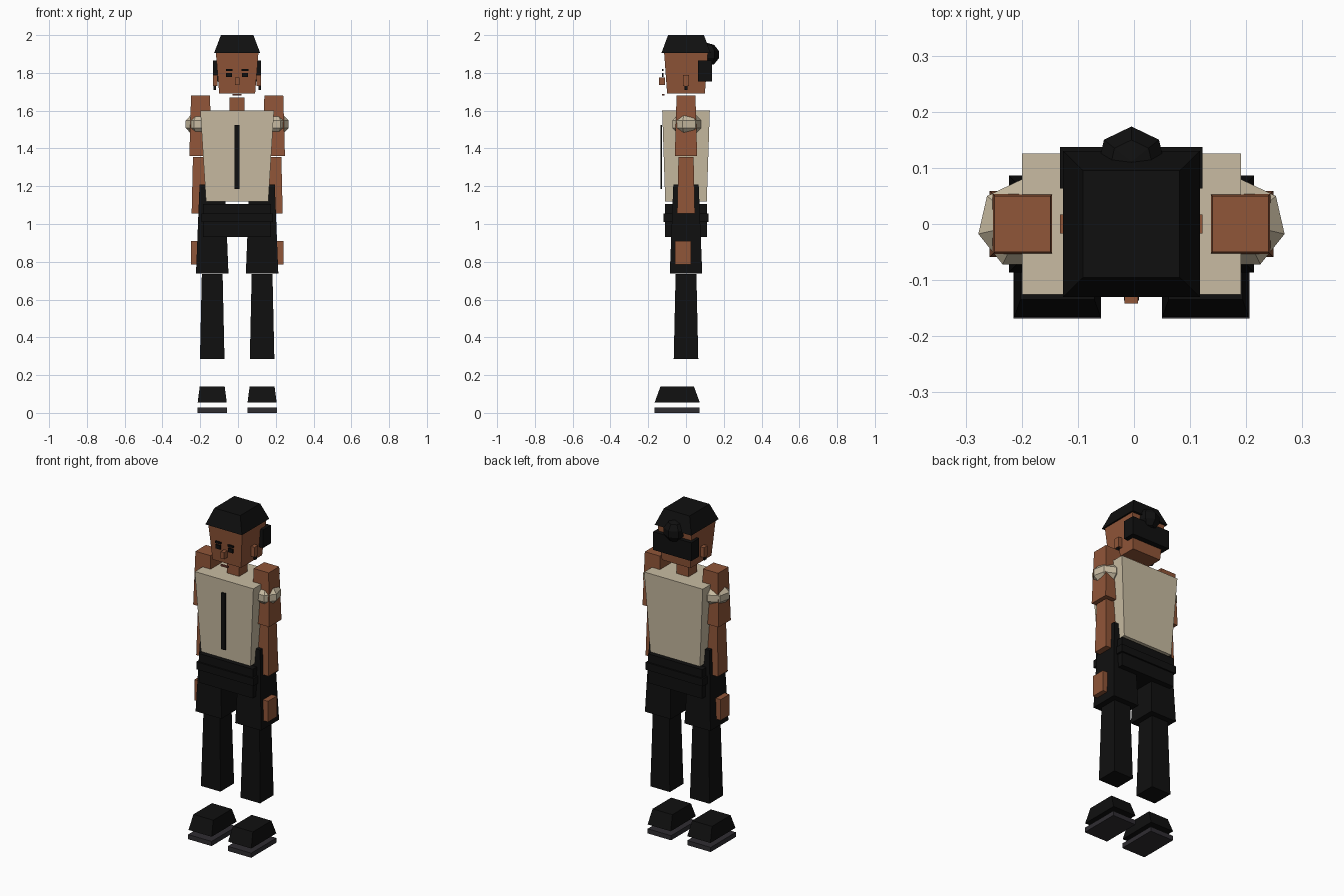
import bpy, bmesh
from mathutils import Matrix

if "Cube" in bpy.data.objects:
    bpy.data.objects.remove(bpy.data.objects["Cube"])

OX = -0.0045  # body axis; the seven-sided sleeves shift the bounds slightly


def material(name, rgb):
    m = bpy.data.materials.new(name)
    m.diffuse_color = (*rgb, 1)
    m.use_nodes = True
    m.node_tree.nodes["Principled BSDF"].inputs["Base Color"].default_value = m.diffuse_color
    return m


SKIN = material("skin brown", (0.28, 0.092, 0.04))
CREAM = material("shirt cream", (0.58, 0.50, 0.36))
BLACK = material("black", (0.005, 0.005, 0.005))
SOLE = material("sole grey", (0.028, 0.026, 0.031))
LIP = material("lip brown", (0.2, 0.06, 0.04))


def finish(name, bm, mat):
    bmesh.ops.recalc_face_normals(bm, faces=bm.faces)
    me = bpy.data.meshes.new(name)
    bm.to_mesh(me)
    bm.free()
    me.materials.append(mat)
    ob = bpy.data.objects.new(name, me)
    bpy.context.collection.objects.link(ob)


def block(name, mat, x, z0, z1, bottom, top=None):
    """Tapered box; bottom and top are (half width, y front, y back)."""
    bm = bmesh.new()
    bmesh.ops.create_cube(bm, size=2)
    for v in bm.verts:
        up = v.co.z > 0
        hx, yf, yb = (top or bottom) if up else bottom
        v.co = (OX + x + v.co.x * hx, yb if v.co.y > 0 else yf, z1 if up else z0)
    finish(name, bm, mat)


def ball(name, mat, x, y, z, r, rz):
    """Low-poly seven-sided ball."""
    bm = bmesh.new()
    bmesh.ops.create_uvsphere(bm, u_segments=7, v_segments=5, radius=1)
    bm.transform(Matrix.Translation((OX + x, y, z)) @ Matrix.Diagonal((r, r, rz, 1)))
    finish(name, bm, mat)


def sq(h, d=None):
    d = h if d is None else d
    return (h, -d, d)


# Head, face and hair
block("head", SKIN, 0, 1.69, 1.91, sq(0.095, 0.1), sq(0.113, 0.116))
block("hair_cap", BLACK, 0, 1.905, 2.0, sq(0.122, 0.13), sq(0.086, 0.095))
block("hair_back", BLACK, 0, 1.755, 1.865, (0.127, 0.063, 0.137))
ball("hair_bun", BLACK, 0, 0.111, 1.897, 0.066, 0.0625)
block("nose", SKIN, 0, 1.735, 1.775, (0.012, -0.142, -0.11))
block("mouth", LIP, 0, 1.679, 1.688, (0.024, -0.127, -0.115))

# Torso
block("neck", SKIN, 0, 1.6, 1.67, sq(0.04))
block("shirt", CREAM, 0, 1.12, 1.6, sq(0.165, 0.11), sq(0.195, 0.126))
block("shirt_placket", BLACK, 0, 1.185, 1.525, (0.013, -0.136, -0.127))
block("hips", BLACK, 0, 0.93, 1.105, sq(0.18, 0.11))
block("belt", BLACK, 0, 1.01, 1.055, sq(0.19, 0.119))

# Paired parts
for s, side in ((-1, "left"), (1, "right")):
    block(f"brow_{side}", BLACK, s * 0.042, 1.809, 1.82, (0.018, -0.127, -0.118))
    block(f"eye_{side}", BLACK, s * 0.042, 1.777, 1.8, (0.016, -0.127, -0.118))
    block(f"ear_{side}", SKIN, s * 0.115, 1.73, 1.79, sq(0.012, 0.017))
    block(f"earring_{side}", BLACK, s * 0.119, 1.71, 1.735, sq(0.006, 0.008))
    # Arms
    ball(f"puff_sleeve_{side}", CREAM, s * 0.195, 0, 1.528, 0.084, 0.063)
    block(f"upper_arm_{side}", SKIN, s * 0.194, 1.36, 1.68, sq(0.059), sq(0.05))
    block(f"forearm_{side}", SKIN, s * 0.194, 1.055, 1.355, sq(0.047), sq(0.04))
    block(f"hand_{side}", SKIN, s * 0.2, 0.785, 0.91, (0.045, -0.058, 0.026))
    # Legs
    block(f"thigh_{side}", BLACK, s * 0.132, 0.737, 1.21, sq(0.086), sq(0.067))
    block(f"shin_{side}", BLACK, s * 0.132, 0.285, 0.735, sq(0.065), sq(0.055))
    block(f"shoe_{side}", BLACK, s * 0.132, 0.055, 0.14,
          (0.077, -0.166, 0.073), (0.066, -0.135, 0.042))
    block(f"shoe_sole_{side}", SOLE, s * 0.132, 0, 0.028, (0.078, -0.168, 0.071))
